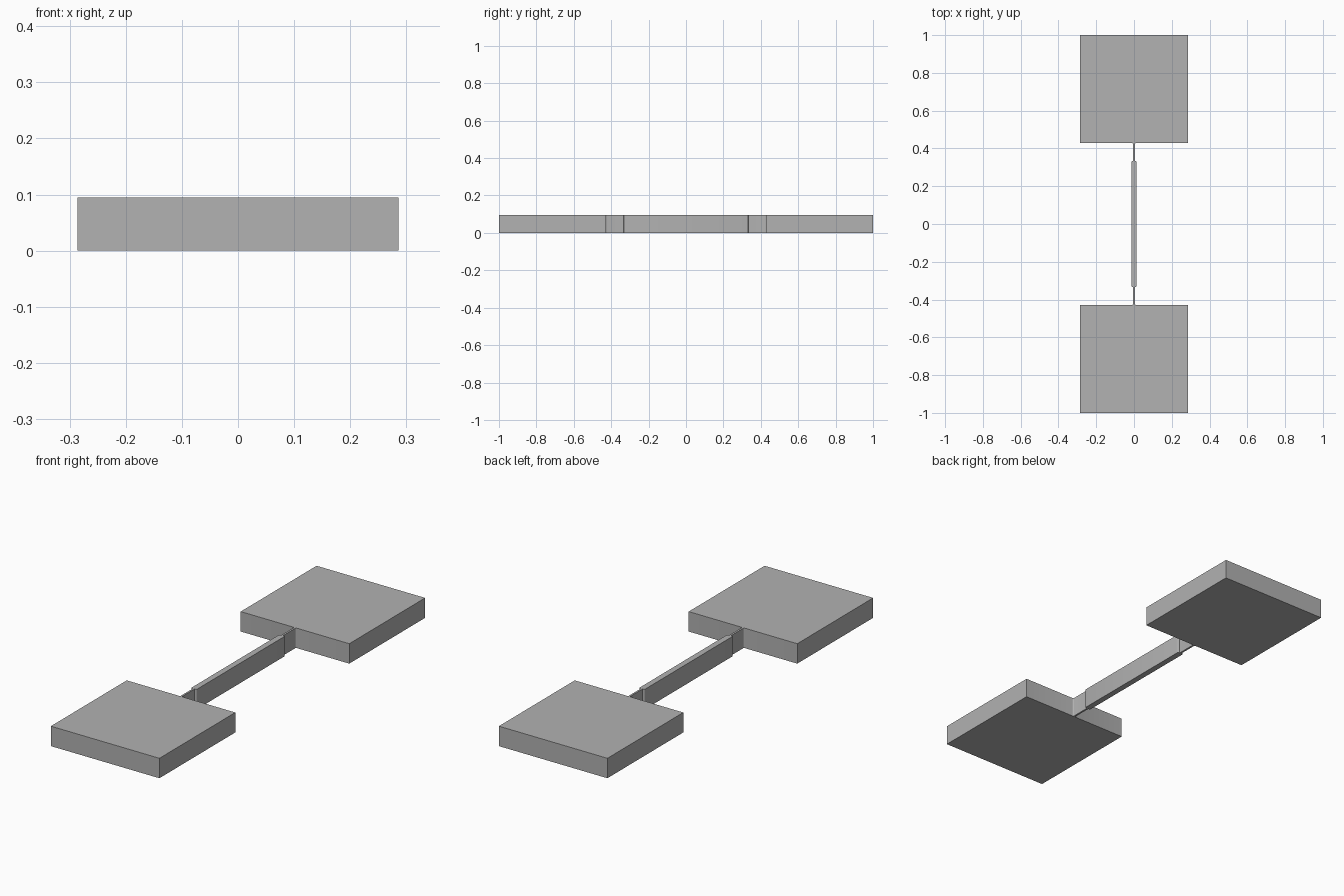
import bpy
import bmesh
import math

cube = bpy.data.objects.get("Cube")
if cube:
    bpy.data.objects.remove(cube, do_unlink=True)

HEIGHT = 0.095
BLOCK_X, BLOCK_END = 0.286, 1.0
HINGE_X, HINGE_START, HINGE_END = 0.0045, 0.333, 0.429
BEAM_X = 0.0143
FILLET = 0.006

grey = bpy.data.materials.new("plain grey")
grey.use_nodes = True
colour = (0.445, 0.445, 0.445, 1)
grey.diffuse_color = colour
grey.node_tree.nodes["Principled BSDF"].inputs["Base Color"].default_value = colour


def arc(cx, cy, start, end, steps=4):
    """Points along a fillet, angles in degrees."""
    angles = [math.radians(start + (end - start) * i / steps) for i in range(steps + 1)]
    return [(cx + FILLET * math.cos(a), cy + FILLET * math.sin(a)) for a in angles]


# Quarter outline: beam with rounded corner, thin hinge, filleted block
quarter = arc(BEAM_X - FILLET, HINGE_START - FILLET, 0, 90)
quarter += [(HINGE_X, HINGE_START)]
quarter += arc(HINGE_X + FILLET, HINGE_END - FILLET, 180, 90)
quarter += [(BLOCK_X, HINGE_END), (BLOCK_X, BLOCK_END)]

# Mirror the quarter into the closed outline
half = [(x, -y) for x, y in reversed(quarter)] + quarter
outline = half + [(-x, -y) for x, y in half]

# Extrude the outline into one solid piece
bm = bmesh.new()
base = bm.faces.new([bm.verts.new((x, y, 0)) for x, y in outline])
extruded = bmesh.ops.extrude_face_region(bm, geom=[base], use_keep_orig=True)
top = [v for v in extruded["geom"] if isinstance(v, bmesh.types.BMVert)]
bmesh.ops.translate(bm, verts=top, vec=(0, 0, HEIGHT))
bmesh.ops.recalc_face_normals(bm, faces=bm.faces)

mesh = bpy.data.meshes.new("hinged_beam_with_end_blocks")
bm.to_mesh(mesh)
bm.free()
mesh.materials.append(grey)
body = bpy.data.objects.new("hinged_beam_with_end_blocks", mesh)
bpy.context.collection.objects.link(body)

# Smooth the small fillets, keep the edges sharp
bpy.ops.object.select_all(action="DESELECT")
body.select_set(True)
bpy.context.view_layer.objects.active = body
bpy.ops.object.shade_smooth_by_angle(angle=math.radians(30))
